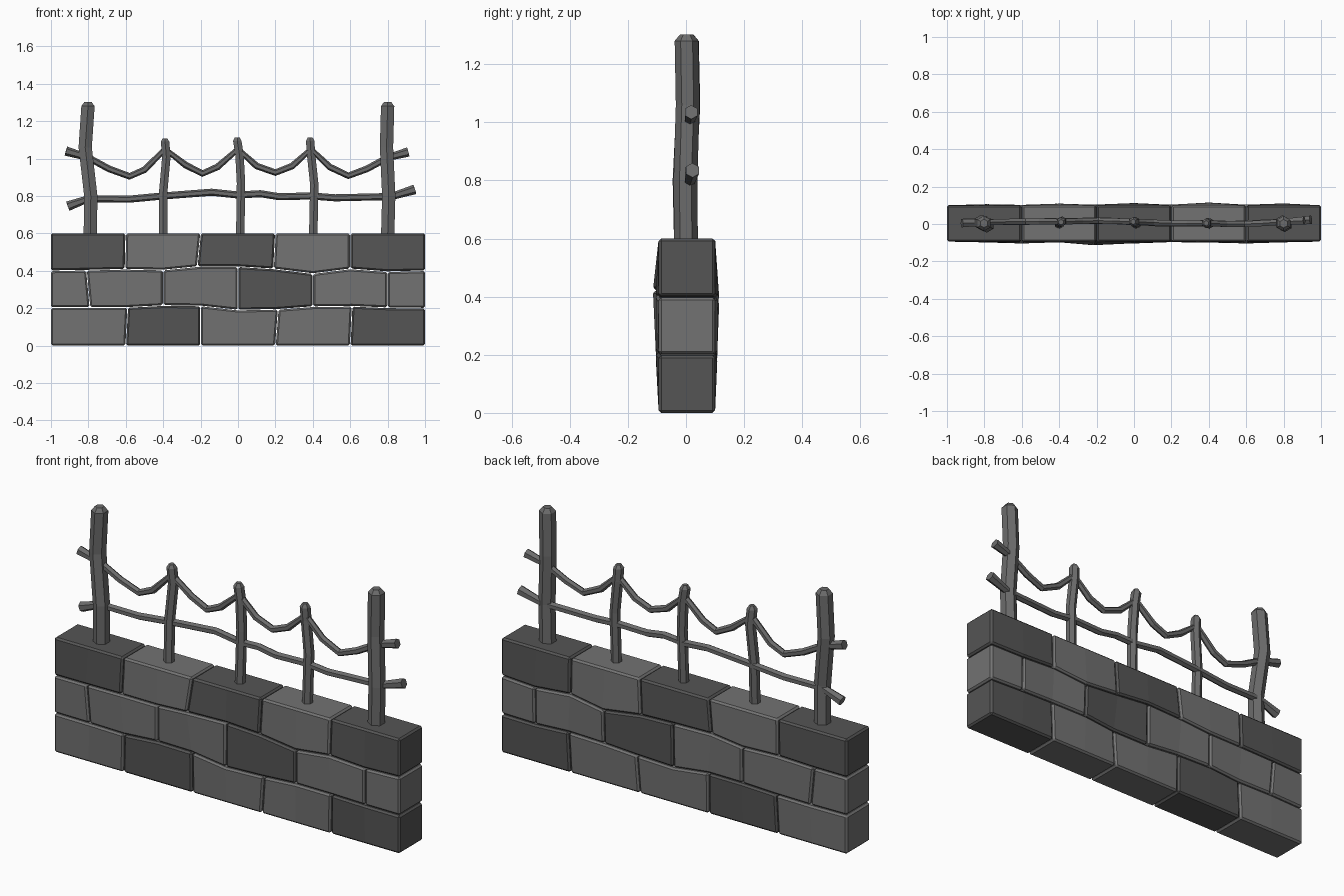
import bpy, bmesh, math
from mathutils import Vector

if "Cube" in bpy.data.objects:
    bpy.data.objects.remove(bpy.data.objects["Cube"])


def material(name, v):
    m = bpy.data.materials.new(name)
    m.diffuse_color = (v, v, v, 1)
    m.use_nodes = True
    m.node_tree.nodes["Principled BSDF"].inputs["Base Color"].default_value = m.diffuse_color
    return m


LIGHT, DARK, IRON = material("light_stone", .17), material("dark_stone", .09), material("rail_grey", .15)


def add_object(name, bm, mat):
    bmesh.ops.recalc_face_normals(bm, faces=bm.faces)
    mesh = bpy.data.meshes.new(name)
    bm.to_mesh(mesh)
    bm.free()
    mesh.materials.append(mat)
    ob = bpy.data.objects.new(name, mesh)
    bpy.context.collection.objects.link(ob)
    return ob


def skin(name, rings, mat):
    """Bridge successive rings of points and cap both ends."""
    bm = bmesh.new()
    loops = [[bm.verts.new(p) for p in r] for r in rings]
    n = len(rings[0])
    for a, b in zip(loops, loops[1:]):
        for i in range(n):
            j = (i + 1) % n
            bm.faces.new((a[i], a[j], b[j], b[i]))
    bm.faces.new(loops[0])
    bm.faces.new(loops[-1])
    return add_object(name, bm, mat)


# Uneven wall lattice: nodes every 0.2 along x (i = -5..5), course lines k = 0..3
DZ = {1: [.003, .004, .004, .014, .012, -.010, -.006, .008, .010, .002, 0],
      2: [0, .003, .008, .004, .022, .022, .010, -.015, .010, -.005, 0]}
DX = {1: [0, .008, .010, 0, 0, 0, .015, 0, .010, 0, 0],
      2: [0, -.010, -.004, 0, -.018, 0, -.010, 0, 0, 0, 0]}
FRONT = {1: [0, .004, .010, .003, .004, .010, .002, .005, .010, .003, 0],
         2: [0, .004, .010, .004, .020, .008, .003, .005, .010, .004, 0]}
BACK = {1: [0, .006, .002, .008, .003, .008, .002, .008, .003, .008, 0],
        2: [0, .004, .002, .009, .003, .012, .003, .015, .003, .010, 0]}
FLAT = [0] * 11
GAP = .002


def brick(name, i0, i1, k, mat):
    rings = []
    for i in range(i0, i1 + 1):
        side = GAP if i == i0 and i > -5 else -GAP if i == i1 and i < 5 else 0
        pts = []
        for kk, back in ((k, 0), (k, 1), (k + 1, 1), (k + 1, 0)):
            n = i + 5
            y = .1 + BACK.get(kk, FLAT)[n] if back else -.094 - FRONT.get(kk, FLAT)[n]
            z = .2 * kk + DZ.get(kk, FLAT)[n]
            if kk in (1, 2):
                z += GAP if kk == k else -GAP
            pts.append((.2 * i + DX.get(kk, FLAT)[n] + side, y, z))
        rings.append(pts)
    ob = skin(name, rings, mat)
    bev = ob.modifiers.new("chamfer", 'BEVEL')
    bev.width, bev.segments = .009, 1
    bev.limit_method, bev.angle_limit = 'ANGLE', math.radians(45)


# Three courses of bricks in running bond
courses = [([-5, -3, -1, 1, 3, 5], (1, 4)),
           ([-5, -4, -2, 0, 2, 4, 5], (3,)),
           ([-5, -3, -1, 1, 3, 5], (0, 2, 4))]
for k, (joints, dark) in enumerate(courses):
    for n, (a, b) in enumerate(zip(joints, joints[1:])):
        brick(f"brick_course{k + 1}_{n + 1}", a, b, k, DARK if n in dark else LIGHT)


def hexagon(c, u, v, r):
    return [c + r * (math.cos(t) * u + math.sin(t) * v)
            for t in (math.radians(30 + 60 * i) for i in range(6))]


def post(name, path, r, cap):
    """Upright hexagonal bar with a chamfered top."""
    X, Y = Vector((1, 0, 0)), Vector((0, 1, 0))
    rings = [hexagon(Vector(p), X, Y, r) for p in path]
    rings.append(hexagon(Vector(path[-1]) + Vector((0, 0, cap)), X, Y, r * .55))
    skin(name, rings, IRON)


def rail(name, path, r, end_r):
    """Bent hexagonal bar with flared ends."""
    pts = [Vector(p) for p in path]
    rings = []
    last = len(pts) - 1
    for i, p in enumerate(pts):
        t = (pts[min(i + 1, last)] - pts[max(i - 1, 0)]).normalized()
        side = Vector((0, 0, 1)).cross(t).normalized()
        rings.append(hexagon(p, side, t.cross(side), end_r if i in (0, last) else r))
    skin(name, rings, IRON)


# Tall end posts
post("left_end_post", [(-.79, 0, .58), (-.787, -.005, .80), (-.817, .008, 1.06), (-.802, .003, 1.28)], .041, .022)
post("right_end_post", [(.80, 0, .58), (.806, -.002, .80), (.794, .006, 1.06), (.80, .002, 1.28)], .041, .022)

# Thin intermediate posts
post("thin_post_left", [(-.40, 0, .58), (-.40, .008, .82), (-.383, .014, 1.01), (-.39, .01, 1.09)], .026, .018)
post("thin_post_middle", [(.012, 0, .58), (.016, .008, .87), (.008, .012, 1.02), (-.004, .012, 1.095)], .026, .018)
post("thin_post_right", [(.402, 0, .58), (.408, .004, .86), (.39, .006, 1.03), (.386, .004, 1.095)], .026, .018)

# Lower rail, nearly level
rail("lower_rail", [(-.91, .008, .745), (-.80, .01, .785), (-.58, .012, .783), (-.40, .016, .80),
                    (-.14, .018, .82), (0, .01, .805), (.12, .004, .812), (.22, .002, .796),
                    (.39, .004, .80), (.52, .0, .79), (.82, .012, .797), (.945, .022, .835)], .019, .026)

# Upper rail, sagging between the posts
rail("upper_rail", [(-.92, .004, 1.04), (-.80, .008, 1.005), (-.69, .012, .945), (-.58, .014, .905),
                    (-.50, .014, .94), (-.39, .012, 1.05), (-.28, .016, .965), (-.19, .018, .92),
                    (-.11, .016, .955), (0, .012, 1.05), (.10, .008, .96), (.20, .004, .925),
                    (.29, .004, .96), (.39, .004, 1.05), (.49, .0, .955), (.59, .0, .908),
                    (.69, .004, .945), (.80, .012, 1.005), (.91, .018, 1.035)], .018, .025)
